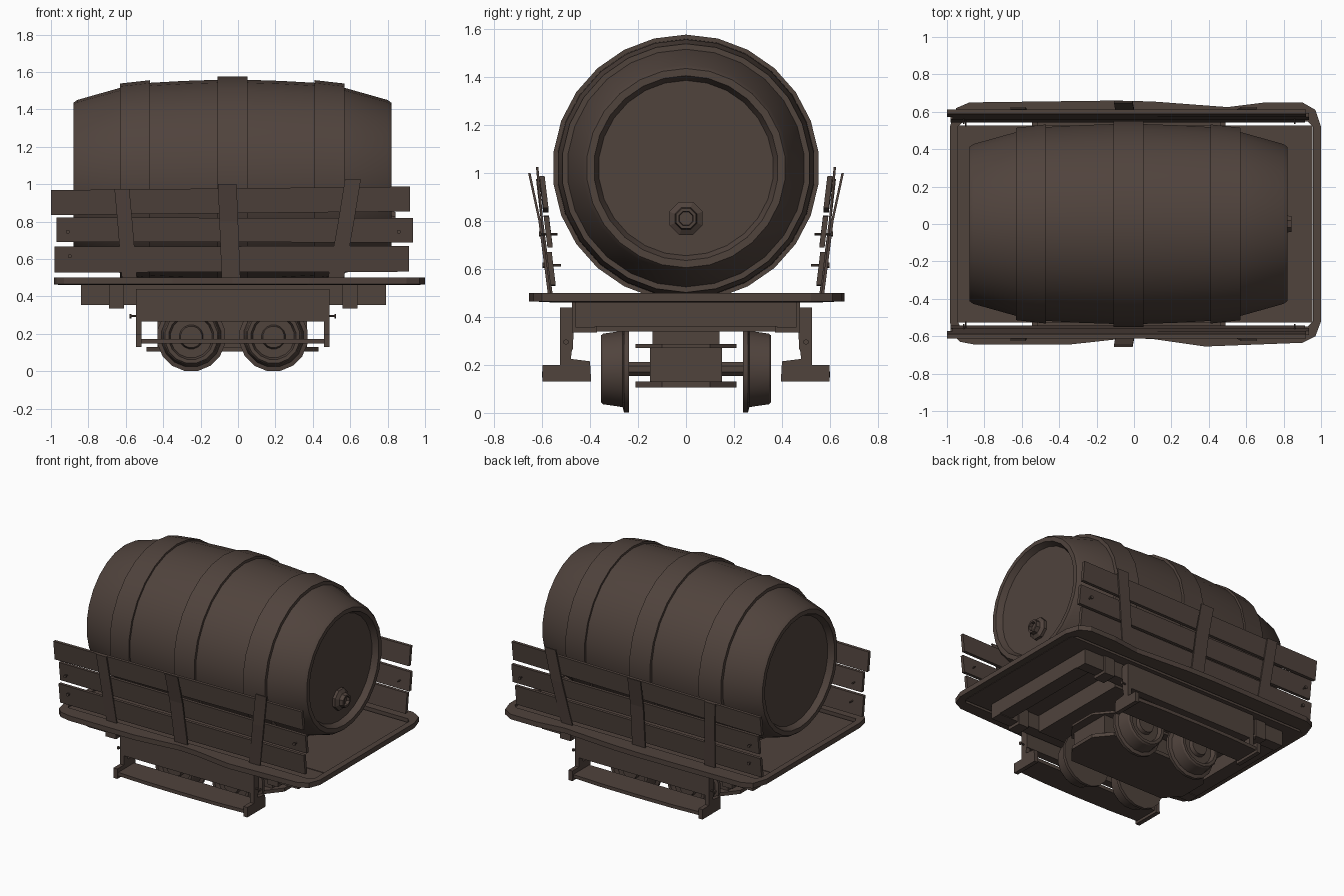
import bpy, bmesh, math
from mathutils import Vector

cube = bpy.data.objects.get("Cube")
if cube:
    bpy.data.objects.remove(cube, do_unlink=True)

wood = bpy.data.materials.new("dark_brown_wood")
wood.use_nodes = True
colour = (0.080, 0.056, 0.046, 1)
wood.diffuse_color = colour
wood.node_tree.nodes["Principled BSDF"].inputs["Base Color"].default_value = colour


def finish(name, bm, mirror=False, smooth=False, warp=None):
    if warp:
        for v in bm.verts:
            v.co = Vector(warp(*v.co))
    bmesh.ops.recalc_face_normals(bm, faces=bm.faces)
    mesh = bpy.data.meshes.new(name)
    bm.to_mesh(mesh)
    bm.free()
    mesh.materials.append(wood)
    obj = bpy.data.objects.new(name, mesh)
    bpy.context.collection.objects.link(obj)
    if mirror:
        mod = obj.modifiers.new("Mirror", 'MIRROR')
        mod.use_axis = (False, True, False)
        mod.use_mirror_merge = False
    if smooth:
        bpy.ops.object.select_all(action='DESELECT')
        obj.select_set(True)
        bpy.context.view_layer.objects.active = obj
        bpy.ops.object.shade_smooth_by_angle(angle=math.radians(28))
    return obj


def prism(name, points, place, a, b, **kw):
    """Extrude a 2D outline from a to b; place(u, v, w) gives the 3D point."""
    bm = bmesh.new()
    lo = [bm.verts.new(place(u, v, a)) for u, v in points]
    hi = [bm.verts.new(place(u, v, b)) for u, v in points]
    bm.faces.new(lo)
    bm.faces.new(hi)
    for i in range(len(lo)):
        j = (i + 1) % len(lo)
        bm.faces.new((lo[i], lo[j], hi[j], hi[i]))
    return finish(name, bm, **kw)


def along_x(y, z, x):
    return (x, y, z)


def along_z(x, y, z):
    return (x, y, z)


def box(name, x, y, z, **kw):
    outline = [(x[0], y[0]), (x[1], y[0]), (x[1], y[1]), (x[0], y[1])]
    return prism(name, outline, along_z, z[0], z[1], **kw)


def lathe(name, profile, sides, place, **kw):
    """Revolve (distance, radius) points; place(d, u, v) gives the 3D point."""
    bm = bmesh.new()
    rings = []
    for d, r in profile:
        rings.append([bm.verts.new(place(d, r * math.cos(t), r * math.sin(t)))
                      for t in (2 * math.pi * (i + 0.5) / sides for i in range(sides))])
    for p, q in zip(rings, rings[1:]):
        for i in range(sides):
            j = (i + 1) % sides
            bm.faces.new((p[i], p[j], q[j], q[i]))
    bm.faces.new(rings[0])
    bm.faces.new(rings[-1])
    return finish(name, bm, **kw)


# Barrel with recessed heads and three raised hoops
barrel = [(-0.84, 0.365), (-0.88, 0.385), (-0.88, 0.415), (-0.86, 0.43),
          (-0.63, 0.495), (-0.63, 0.518), (-0.47, 0.536), (-0.47, 0.522),
          (-0.29, 0.532), (-0.11, 0.538), (-0.11, 0.556), (0.05, 0.556),
          (0.05, 0.538), (0.23, 0.532), (0.41, 0.522), (0.41, 0.536),
          (0.57, 0.518), (0.57, 0.495), (0.80, 0.43), (0.82, 0.415),
          (0.82, 0.385), (0.78, 0.365)]
lathe("barrel", barrel, 26, lambda d, u, v: (d, u, 1.02 + v), smooth=True)
bung = [(0.78, 0.075), (0.80, 0.075), (0.815, 0.05), (0.842, 0.045), (0.842, 0.032), (0.82, 0.03)]
lathe("barrel_bung", bung, 8, lambda d, u, v: (d, u, 0.81 + v))

# Floor boards
box("floor_middle", (-0.95, 0.955), (-0.40, 0.40), (0.46, 0.49))
box("floor_side", (-0.95, 0.955), (0.40, 0.527), (0.46, 0.486), mirror=True)

# Uneven rounded rim around the floor
rim = [(-0.985, -0.52), (-0.97, -0.59), (-0.93, -0.63), (-0.85, -0.645),
       (-0.35, -0.645), (-0.03, -0.61), (0.1, -0.615), (0.38, -0.655),
       (0.9, -0.635), (0.97, -0.60), (1.0, -0.52), (1.0, 0.52), (0.97, 0.61),
       (0.9, 0.65), (0.7, 0.65), (0.5, 0.625), (0.1, 0.655), (-0.1, 0.66),
       (-0.88, 0.65), (-0.95, 0.62), (-0.985, 0.52)]
bm = bmesh.new()
loops = []
for inner, z in ((False, 0.465), (False, 0.50), (True, 0.50), (True, 0.46)):
    ring = []
    for x, y in rim:
        if inner:
            x, y = x * 0.958, max(-0.548, min(0.548, y))
        ring.append(bm.verts.new((x, y, z)))
    loops.append(ring)
for k in range(4):
    p, q = loops[k], loops[(k + 1) % 4]
    for i in range(len(rim)):
        j = (i + 1) % len(rim)
        bm.faces.new((p[i], p[j], q[j], q[i]))
finish("floor_rim", bm)

# Sloping side planks: x range, centre y, z range, tilt along the length
planks = [("lower", (-0.98, 0.915), 0.562, (0.53, 0.668), 0.002),
          ("middle", (-0.97, 0.935), 0.574, (0.69, 0.82), -0.002),
          ("upper", (-1.0, 0.92), 0.592, (0.845, 0.978), 0.01)]
for label, xs, yc, zs, tilt in planks:
    mid = sum(zs) / 2
    box(label + "_side_plank", xs, (yc - 0.011, yc + 0.011), zs, mirror=True,
        warp=lambda x, y, z: (x, y + 0.12 * (z - mid), z + tilt * x))

# Thin stakes holding the planks, the middle one bent outwards
straight = [(0.565, 0.49), (0.605, 0.80), (0.625, 1.0)]
bent = [(0.575, 0.49), (0.615, 0.80), (0.658, 1.0)]
stakes = [("right", -0.62, -0.54, straight, -0.04, 0.975),
          ("middle", -0.087, 0.013, bent, -0.02, 1.0),
          ("left", 0.48, 0.565, straight, 0.09, 1.025)]
for label, x0, x1, path, lean, top in stakes:
    outline = path + [(y - 0.01, z) for y, z in reversed(path)]
    prism(label + "_stake", outline, along_x, x0, x1, mirror=True,
          warp=lambda x, y, z: (x + lean * (z - 0.49) * 2, y, top if z > 0.99 else z))

# Nails in the planks
for x, z, y in ((-0.91, 0.745, 0.575), (-0.90, 0.615, 0.56), (0.86, 0.745, 0.575)):
    nail = [(y - 0.04, 0.005), (y + 0.03, 0.005), (y + 0.03, 0.011), (y + 0.038, 0.011)]
    lathe("plank_nail", nail, 6, lambda d, u, v: (x + u, d, z + v), mirror=True)

# Underframe
box("underframe_body", (-0.52, 0.47), (-0.375, 0.375), (0.34, 0.462))
box("side_sill", (-0.84, 0.79), (0.38, 0.46), (0.355, 0.462), mirror=True)
for label, x0 in (("right", -0.84), ("left", 0.69)):
    box(label + "_cross_beam", (x0, x0 + 0.10), (-0.38, 0.38), (0.36, 0.462))
for x in (-0.65, 0.60):
    box("sill_block", (x - 0.04, x + 0.04), (0.37, 0.475), (0.335, 0.462), mirror=True)

# Skirt, step brackets and bowed running board
box("side_skirt", (-0.545, 0.49), (0.47, 0.525), (0.265, 0.44), mirror=True)
bracket = [(0.525, 0.43), (0.465, 0.43), (0.47, 0.3), (0.48, 0.225), (0.40, 0.215),
           (0.395, 0.13), (0.597, 0.13), (0.597, 0.2), (0.525, 0.2), (0.525, 0.28), (0.508, 0.31)]
for x in (-0.545, 0.46):
    prism("step_bracket", bracket, along_x, x, x + 0.03, mirror=True)
board = [(-0.54, 0.41), (0.485, 0.41), (0.485, 0.585), (0.25, 0.597),
         (-0.03, 0.60), (-0.30, 0.597), (-0.54, 0.585)]
prism("running_board", board, along_z, 0.148, 0.172, mirror=True)
for x, s in ((-0.545, -1), (0.49, 1)):
    pin = [(0, 0.006), (0.025, 0.006), (0.025, 0.012), (0.034, 0.012)]
    lathe("skirt_pin", pin, 6, lambda d, u, v: (x + s * d, 0.5 + u, 0.295 + v), mirror=True)

# Wheel truck: box between two plates with cut corners
plate = [(-0.49, -0.10), (-0.40, -0.21), (0.34, -0.21), (0.43, -0.10),
         (0.43, 0.10), (0.34, 0.21), (-0.40, 0.21), (-0.49, 0.10)]
prism("truck_bottom_plate", plate, along_z, 0.105, 0.13)
prism("truck_top_plate", plate, along_z, 0.27, 0.287)
box("truck_box", (-0.43, 0.37), (-0.15, 0.15), (0.13, 0.27))
box("truck_pivot", (-0.16, 0.10), (-0.14, 0.14), (0.285, 0.345))

# Flanged wheels with dished faces, and axles
wheel = [(0.238, 0.07), (0.238, 0.185), (0.258, 0.185), (0.264, 0.162), (0.345, 0.150),
         (0.355, 0.142), (0.355, 0.122), (0.325, 0.112), (0.325, 0.065),
         (0.35, 0.058), (0.35, 0.03)]
for x in (-0.25, 0.19):
    lathe("wheel", wheel, 16, lambda d, u, v: (x + u, d, 0.183 + v), mirror=True, smooth=True)
    lathe("axle", [(-0.25, 0.032), (0.25, 0.032)], 8, lambda d, u, v: (x + u, d, 0.183 + v))
